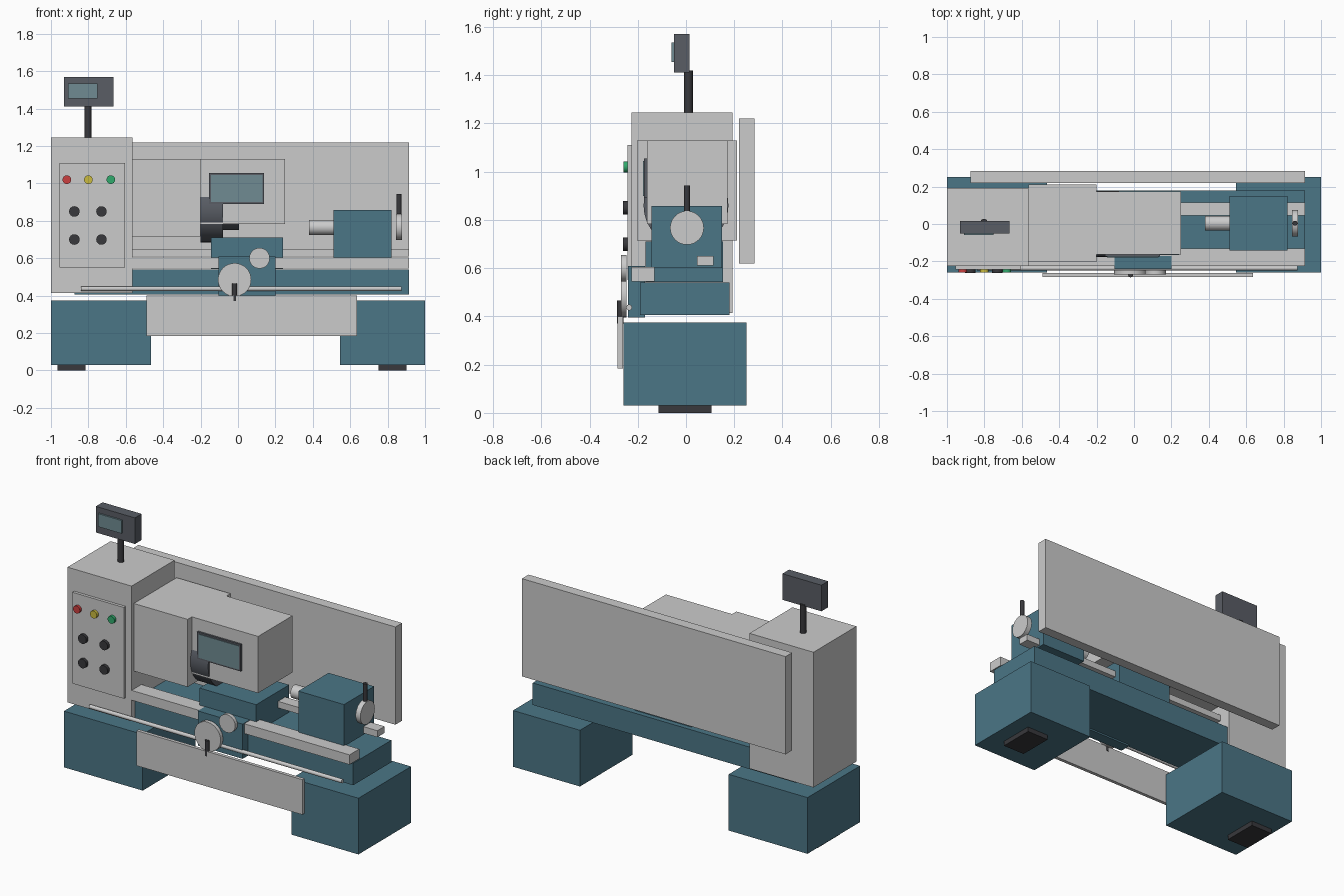
import bpy, math

if "Cube" in bpy.data.objects:
    bpy.data.objects.remove(bpy.data.objects["Cube"])


def mat(name, r, g, b):
    m = bpy.data.materials.new(name)
    m.diffuse_color = (r, g, b, 1)
    m.use_nodes = True
    m.node_tree.nodes["Principled BSDF"].inputs["Base Color"].default_value = m.diffuse_color
    return m


TEAL = mat("teal_paint", 0.07, 0.18, 0.24)
DARK = mat("dark_plastic", 0.04, 0.04, 0.045)
SLATE = mat("slate", 0.10, 0.11, 0.13)
GLASS = mat("glass", 0.16, 0.26, 0.29)
RED = mat("red", 0.6, 0.05, 0.05)
YELLOW = mat("yellow", 0.6, 0.5, 0.05)
GREEN = mat("green", 0.03, 0.4, 0.15)


def finish(ob, name, m):
    ob.name = name
    if m:
        ob.data.materials.append(m)
    return ob


def box(name, x, y, z, m=None):
    """Box from (min, max) pairs on each axis."""
    bpy.ops.mesh.primitive_cube_add(size=1)
    ob = bpy.context.object
    for v in ob.data.vertices:
        v.co = [lo if c < 0 else hi for c, (lo, hi) in zip(v.co, (x, y, z))]
    return finish(ob, name, m)


def cyl(name, axis, span, centre, r, m=None):
    """Cylinder along an axis; centre holds the two other coordinates in xyz order."""
    mid = (span[0] + span[1]) / 2
    loc = list(centre)
    loc.insert("xyz".index(axis), mid)
    rot = {"x": (0, math.pi / 2, 0), "y": (math.pi / 2, 0, 0), "z": (0, 0, 0)}[axis]
    bpy.ops.mesh.primitive_cylinder_add(vertices=32, radius=r, depth=span[1] - span[0],
                                        location=loc, rotation=rot)
    bpy.ops.object.shade_smooth_by_angle(angle=math.radians(35))
    return finish(bpy.context.object, name, m)


# Pedestals and feet
for side, px, fx in (("left", (-1, -0.465), (-0.965, -0.815)),
                     ("right", (0.545, 1), (0.75, 0.9))):
    box(side + "_pedestal", px, (-0.26, 0.25), (0.03, 0.375), TEAL)
    box(side + "_foot", fx, (-0.115, 0.105), (0, 0.03), DARK)

# Bed, guide ways and front chip plate
box("bed", (-0.875, 0.915), (-0.19, 0.18), (0.405, 0.54), TEAL)
box("front_way", (-0.61, 0.915), (-0.225, -0.13), (0.545, 0.605))
box("back_way", (-0.61, 0.915), (0.045, 0.115), (0.61, 0.65))
box("chip_plate", (-0.49, 0.635), (-0.283, -0.262), (0.185, 0.40))
cyl("feed_rod", "x", (-0.84, 0.875), (-0.236, 0.437), 0.012)

# Headstock cabinet and rear splash panel
box("headstock_cabinet", (-1, -0.565), (-0.225, 0.192), (0.415, 1.245))
box("splash_panel", (-0.875, 0.915), (0.22, 0.284), (0.62, 1.22))

# Control panel with lamps and knobs
box("control_panel", (-0.955, -0.605), (-0.243, -0.225), (0.55, 1.11))
for x, name, m in ((-0.915, "red", RED), (-0.8, "yellow", YELLOW), (-0.68, "green", GREEN)):
    cyl(name + "_lamp", "y", (-0.26, -0.243), (x, 1.02), 0.023, m)
for x in (-0.875, -0.73):
    for z in (0.70, 0.85):
        cyl("knob", "y", (-0.262, -0.243), (x, z), 0.028, DARK)

# Readout on its post
cyl("readout_post", "z", (1.245, 1.42), (-0.802, 0.01), 0.018, DARK)
box("readout_case", (-0.93, -0.665), (-0.05, 0.015), (1.41, 1.57), SLATE)
box("readout_screen", (-0.91, -0.75), (-0.06, -0.05), (1.455, 1.535), GLASS)

# Spindle guards, window and chuck
box("spindle_housing", (-0.565, -0.2), (-0.203, 0.212), (0.715, 1.13))
box("chuck_guard", (-0.2, 0.25), (-0.162, 0.173), (0.782, 1.13))
box("window_frame", (-0.155, 0.14), (-0.174, -0.162), (0.89, 1.055), SLATE)
box("window_glass", (-0.145, 0.13), (-0.178, -0.174), (0.9, 1.045), GLASS)
cyl("chuck", "x", (-0.2, -0.08), (0, 0.86), 0.176, SLATE)
cyl("chuck_nose", "x", (-0.08, 0.005), (0, 0.86), 0.11, SLATE)

# Carriage with handwheels
box("saddle", (-0.145, 0.24), (-0.167, 0.153), (0.542, 0.71), TEAL)
box("apron", (-0.105, 0.2), (-0.24, -0.17), (0.395, 0.608), TEAL)
cyl("large_handwheel", "y", (-0.27, -0.247), (-0.018, 0.485), 0.089)
cyl("small_handwheel", "y", (-0.27, -0.247), (0.115, 0.6), 0.055)
cyl("handwheel_grip", "z", (0.37, 0.465), (-0.018, -0.272), 0.013, DARK)

# Tailstock with quill and handwheel
box("tailstock", (0.51, 0.82), (-0.143, 0.15), (0.6, 0.857), TEAL)
cyl("quill", "x", (0.38, 0.51), (0.004, 0.765), 0.04)
cyl("tailstock_handwheel", "x", (0.845, 0.877), (0.004, 0.767), 0.07)
cyl("tailstock_grip", "z", (0.835, 0.943), (0.861, 0.004), 0.013, DARK)
